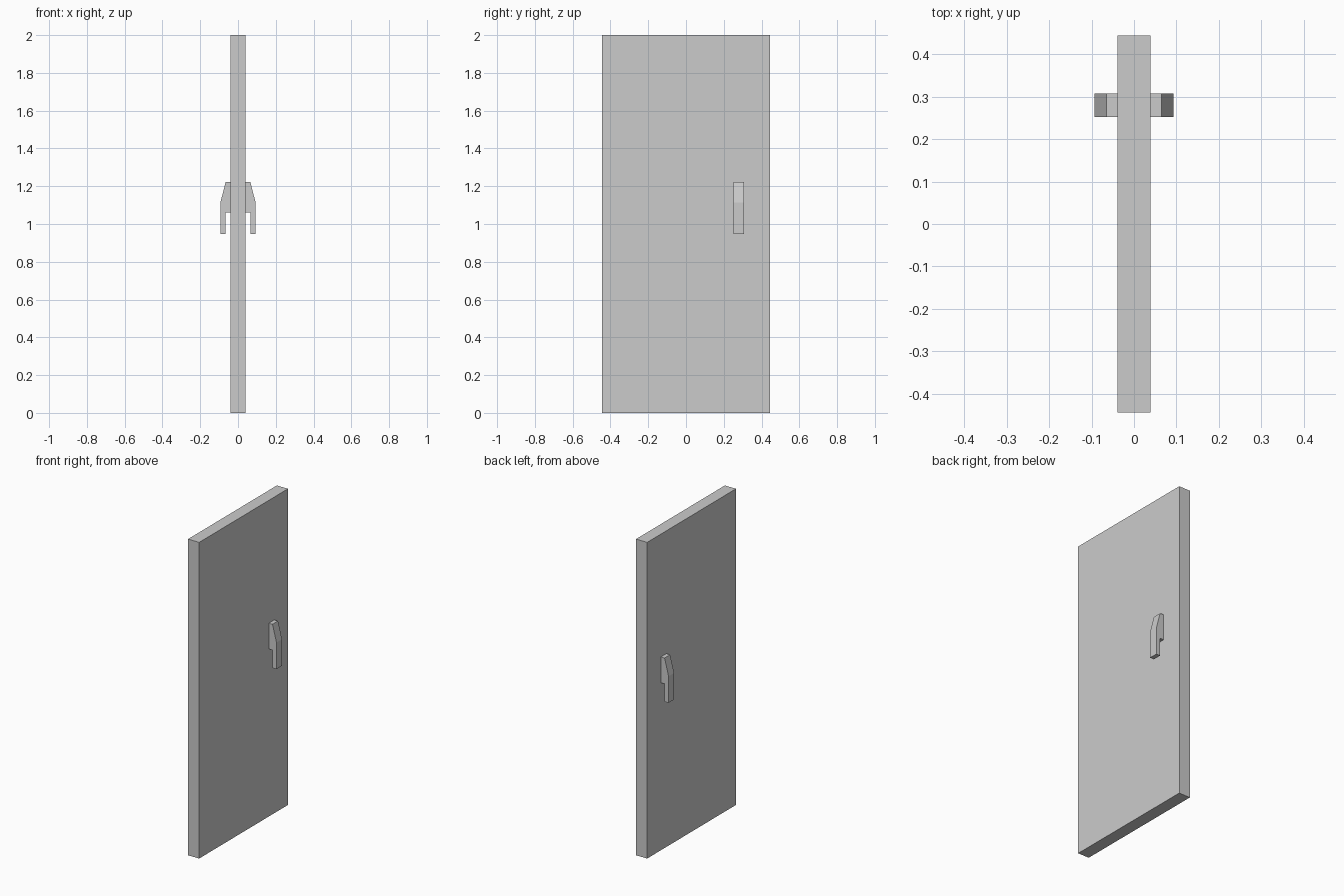
import bpy
import bmesh

if "Cube" in bpy.data.objects:
    bpy.data.objects.remove(bpy.data.objects["Cube"])

HALF_T, HALF_W, HEIGHT = 0.039, 0.444, 2.0


def extrude_profile(name, profile, y0, y1):
    """Extrude an (x, z) profile along y into a closed solid."""
    bm = bmesh.new()
    face = bm.faces.new([bm.verts.new((x, y0, z)) for x, z in profile])
    result = bmesh.ops.extrude_face_region(bm, geom=[face])
    verts = [g for g in result["geom"] if isinstance(g, bmesh.types.BMVert)]
    bmesh.ops.translate(bm, verts=verts, vec=(0, y1 - y0, 0))
    bmesh.ops.recalc_face_normals(bm, faces=bm.faces)
    mesh = bpy.data.meshes.new(name)
    bm.to_mesh(mesh)
    bm.free()
    obj = bpy.data.objects.new(name, mesh)
    bpy.context.collection.objects.link(obj)
    return obj


# Door slab
extrude_profile("door_panel",
                [(-HALF_T, 0), (HALF_T, 0), (HALF_T, HEIGHT), (-HALF_T, HEIGHT)],
                -HALF_W, HALF_W)

# Hooked pull handle, mirrored to the other face of the door
handle = extrude_profile("door_handles",
                         [(HALF_T, 1.223), (0.065, 1.223), (0.093, 1.115),
                          (0.093, 0.947), (0.065, 0.947), (0.065, 1.06),
                          (HALF_T, 1.06)],
                         0.252, 0.307)
mirror = handle.modifiers.new("both_sides", 'MIRROR')
mirror.use_axis = (True, False, False)
mirror.use_mirror_merge = False
